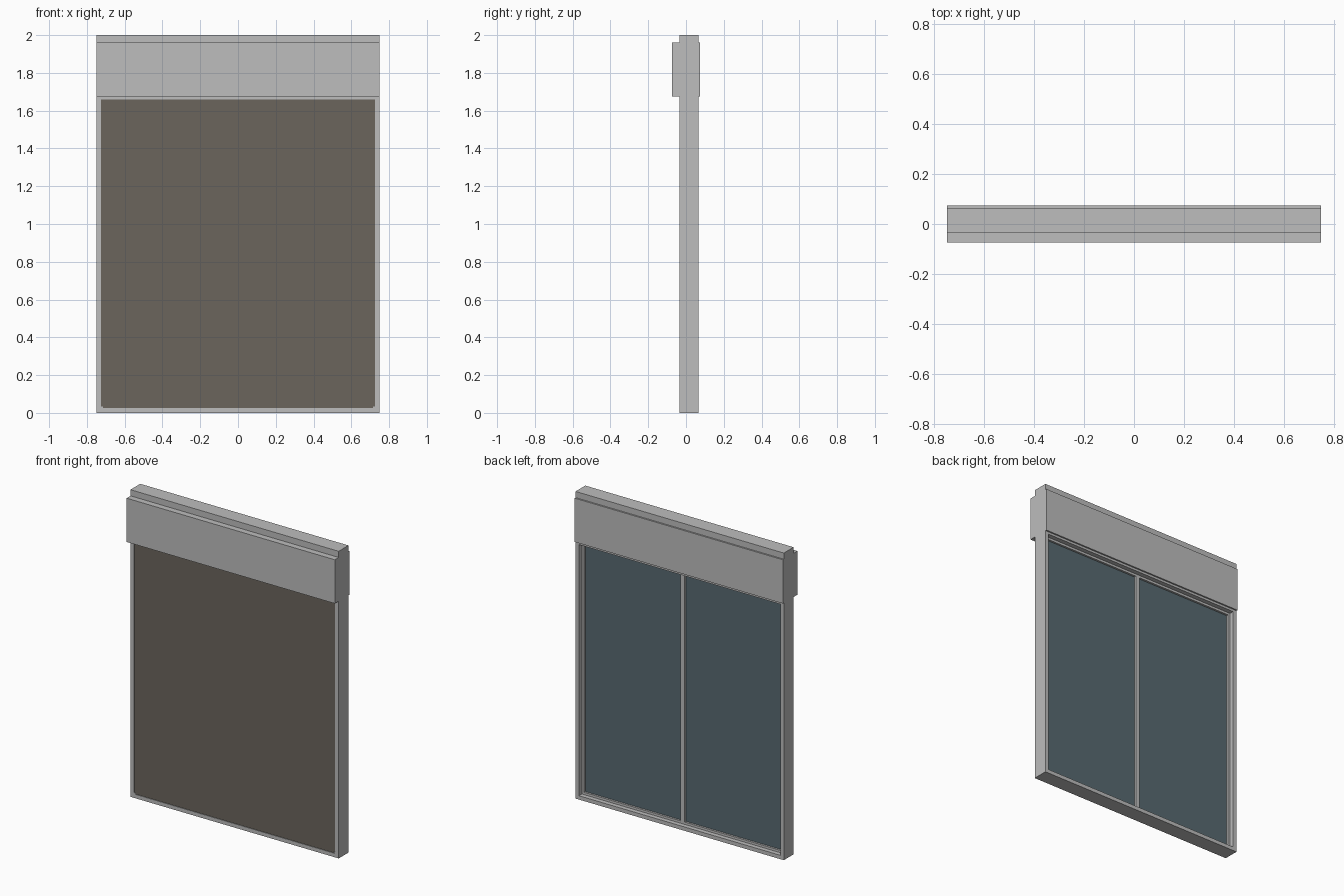
import bpy
import bmesh

cube = bpy.data.objects.get("Cube")
if cube:
    bpy.data.objects.remove(cube, do_unlink=True)


def material(name, rgb):
    m = bpy.data.materials.new(name)
    m.use_nodes = True
    m.diffuse_color = (*rgb, 1)
    m.node_tree.nodes["Principled BSDF"].inputs["Base Color"].default_value = (*rgb, 1)
    return m


GREY = material("grey aluminium", (0.51, 0.51, 0.51))
FABRIC = material("brown screen fabric", (0.145, 0.13, 0.108))
GLASS = material("blue grey glass", (0.098, 0.144, 0.166))


def finish(name, bm, mat):
    bmesh.ops.recalc_face_normals(bm, faces=bm.faces)
    mesh = bpy.data.meshes.new(name)
    bm.to_mesh(mesh)
    bm.free()
    mesh.materials.append(mat)
    obj = bpy.data.objects.new(name, mesh)
    bpy.context.collection.objects.link(obj)
    return obj


def box(name, x, y, z, mat):
    """Block spanning the (min, max) pairs."""
    bm = bmesh.new()
    bmesh.ops.create_cube(bm, size=1)
    for v in bm.verts:
        v.co = [r[0] if c < 0 else r[1] for c, r in zip(v.co, (x, y, z))]
    return finish(name, bm, mat)


def ring(name, x, y, z, side, bottom, top, mat):
    """Rectangular frame with separate side, bottom and top widths."""
    bm = bmesh.new()
    outer = [(x[0], z[0]), (x[1], z[0]), (x[1], z[1]), (x[0], z[1])]
    xi, zi = (x[0] + side, x[1] - side), (z[0] + bottom, z[1] - top)
    inner = [(xi[0], zi[0]), (xi[1], zi[0]), (xi[1], zi[1]), (xi[0], zi[1])]
    loops = [[bm.verts.new((px, py, pz)) for px, pz in pts]
             for pts, py in ((outer, y[0]), (outer, y[1]), (inner, y[1]), (inner, y[0]))]
    for a in range(4):
        la, lb = loops[a], loops[(a + 1) % 4]
        for i in range(4):
            j = (i + 1) % 4
            bm.faces.new((la[i], la[j], lb[j], lb[i]))
    return finish(name, bm, mat)


# Outer frame, with a deep head hidden by the casings
ring("outer_frame", (-0.75, 0.75), (-0.035, 0.065), (0, 2), 0.025, 0.025, 0.34, GREY)

# Casings over the head, front and back
box("front_roller_casing", (-0.75, 0.75), (-0.075, -0.035), (1.675, 1.96), GREY)
box("back_head_casing", (-0.75, 0.75), (0.065, 0.075), (1.675, 1.96), GREY)

# Front screen with small stops at its lower corners
box("screen", (-0.725, 0.725), (-0.031, -0.026), (0.025, 1.675), FABRIC)
for label, s in (("left", 1), ("right", -1)):
    xs = sorted((s * 0.715, s * 0.726))
    box(label + "_screen_stop", xs, (-0.034, -0.026), (0.024, 0.034), GREY)

# Inner sash with a centre bar, and one pane per side
ring("inner_sash", (-0.726, 0.726), (-0.005, 0.035), (0.024, 1.661), 0.016, 0.016, 0.016, GREY)
box("centre_bar", (-0.015, 0.015), (-0.005, 0.035), (0.04, 1.645), GREY)
for label, s in (("left", 1), ("right", -1)):
    xs = sorted((s * 0.014, s * 0.711))
    box(label + "_glass", xs, (0.012, 0.022), (0.039, 1.646), GLASS)
